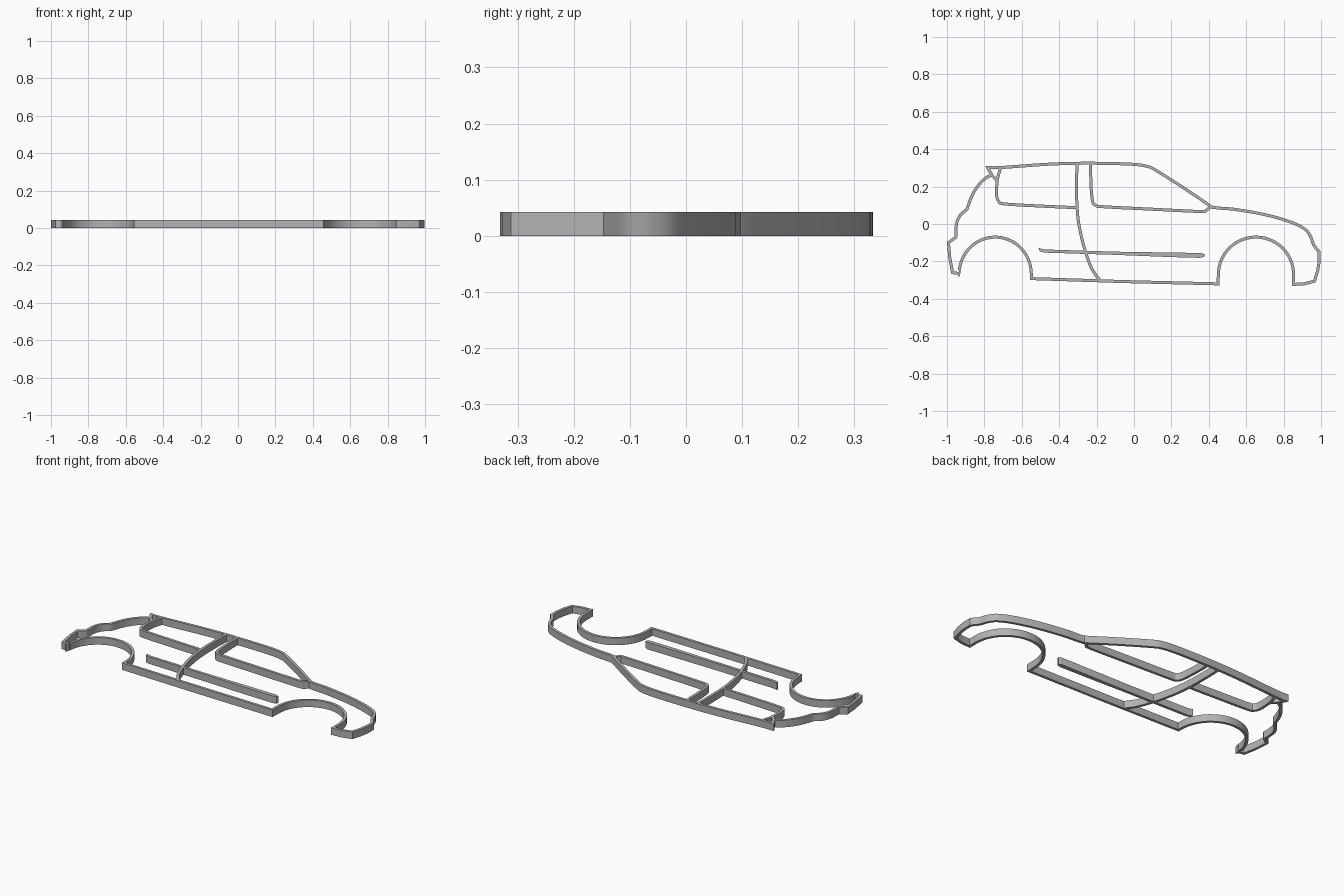
import bpy
import bmesh
import math
from mathutils import Vector

HEIGHT = 0.042
WIDTH = 0.016

cube = bpy.data.objects.get("Cube")
if cube:
    bpy.data.objects.remove(cube, do_unlink=True)

grey = bpy.data.materials.new("plain grey")
grey.use_nodes = True
color = (0.45, 0.45, 0.45, 1)
grey.diffuse_color = color
grey.node_tree.nodes["Principled BSDF"].inputs["Base Color"].default_value = color


def smooth(points, steps=5):
    """Catmull-Rom curve through the points."""
    pts = [Vector(p) for p in points]
    pts = [2 * pts[0] - pts[1]] + pts + [2 * pts[-1] - pts[-2]]
    out = []
    for a, b, c, d in zip(pts, pts[1:], pts[2:], pts[3:]):
        for i in range(steps):
            t = i / steps
            out.append(0.5 * (2 * b + (c - a) * t + (2 * a - 5 * b + 4 * c - d) * t**2
                              + (3 * b - a - 3 * c + d) * t**3))
    return out + [pts[-2]]


def arch(cx, cy, rx, ry, steps=28):
    """Wheel arch running from its right foot to its left foot."""
    angles = [math.pi * i / steps for i in range(steps + 1)]
    return [Vector((cx + rx * math.cos(a), cy + ry * math.sin(a))) for a in angles]


def finish(name, bm):
    bmesh.ops.recalc_face_normals(bm, faces=bm.faces)
    mesh = bpy.data.meshes.new(name)
    bm.to_mesh(mesh)
    bm.free()
    mesh.materials.append(grey)
    obj = bpy.data.objects.new(name, mesh)
    bpy.context.collection.objects.link(obj)
    bpy.ops.object.select_all(action="DESELECT")
    obj.select_set(True)
    bpy.context.view_layer.objects.active = obj
    bpy.ops.object.shade_smooth_by_angle(angle=math.radians(25))


def wall(name, path, closed=False):
    """Upright strip of constant width that follows a path, with mitred corners."""
    pts = []
    for p in map(Vector, path):
        if not pts or (p - pts[-1]).length > 0.002:
            pts.append(p)
    if closed and (pts[0] - pts[-1]).length < 0.002:
        pts.pop()
    n = len(pts)
    bm = bmesh.new()
    rings = []
    for i, p in enumerate(pts):
        before = pts[i - 1] if closed or i else None
        after = pts[(i + 1) % n] if closed or i < n - 1 else None
        d_in = (p - before).normalized() if before else (after - p).normalized()
        d_out = (after - p).normalized() if after else d_in
        n_in, n_out = Vector((-d_in.y, d_in.x)), Vector((-d_out.y, d_out.x))
        miter = (n_in + n_out).normalized()
        side = miter * (WIDTH / 2 / max(miter.dot(n_in), 0.45))
        corners = ((p + side, 0), (p - side, 0), (p - side, HEIGHT), (p + side, HEIGHT))
        rings.append([bm.verts.new((q.x, q.y, z)) for q, z in corners])
    for i in range(n if closed else n - 1):
        a, b = rings[i], rings[(i + 1) % n]
        for k in range(4):
            m = (k + 1) % 4
            bm.faces.new((a[k], a[m], b[m], b[k]))
    if not closed:
        bm.faces.new(rings[0])
        bm.faces.new(rings[-1])
    finish(name, bm)


def slab(name, outline):
    """Solid flat plate of the full height."""
    bm = bmesh.new()
    face = bm.faces.new([bm.verts.new((p[0], p[1], 0)) for p in outline])
    top = bmesh.ops.extrude_face_region(bm, geom=[face])["geom"]
    verts = [v for v in top if isinstance(v, bmesh.types.BMVert)]
    bmesh.ops.translate(bm, verts=verts, vec=(0, 0, HEIGHT))
    finish(name, bm)


# Body outline, clockwise from the rear bumper
rear_bumper = [(-0.935, -0.265), (-0.97, -0.26), (-0.985, -0.18), (-0.992, -0.1), (-0.955, -0.073)]
tail = smooth([(-0.953, -0.07), (-0.949, 0), (-0.93, 0.045), (-0.895, 0.077)])
hatch = smooth([(-0.893, 0.08), (-0.863, 0.158), (-0.825, 0.215), (-0.79, 0.247), (-0.76, 0.262)])
roof = smooth([(-0.782, 0.302), (-0.71, 0.302), (-0.45, 0.32), (-0.24, 0.325), (-0.02, 0.32),
               (0.07, 0.308), (0.12, 0.285), (0.27, 0.19), (0.41, 0.095)])
bonnet = smooth([(0.415, 0.09), (0.455, 0.085), (0.54, 0.078), (0.7, 0.05), (0.83, 0.013),
                 (0.91, -0.025), (0.943, -0.065), (0.96, -0.11), (0.99, -0.15)])
front_bumper = [(0.99, -0.2), (0.982, -0.25), (0.965, -0.305), (0.91, -0.32), (0.853, -0.323)]
front_arch = arch(0.652, -0.27, 0.201, 0.2)
sill = [(0.449, -0.32), (-0.05, -0.308), (-0.548, -0.292)]
rear_arch = arch(-0.742, -0.268, 0.193, 0.198)
wall("body_outline", rear_bumper + tail + hatch + roof + bonnet + front_bumper
     + front_arch + sill + rear_arch, closed=True)

# Spoiler brace under the back of the roof
wall("spoiler_brace", [(-0.782, 0.3), (-0.76, 0.262), (-0.733, 0.232)])

# Window frames hanging from the roof line
wall("rear_window_frame", smooth([(-0.712, 0.302), (-0.728, 0.25), (-0.734, 0.2), (-0.734, 0.15),
                                  (-0.722, 0.12), (-0.69, 0.107), (-0.5, 0.096), (-0.305, 0.087)]))
wall("front_window_frame", smooth([(-0.232, 0.322), (-0.23, 0.21), (-0.222, 0.125), (-0.205, 0.1),
                                   (-0.16, 0.092), (0.1, 0.079), (0.35, 0.067), (0.385, 0.073),
                                   (0.41, 0.095)]))

# Door seam from the roof to the sill
wall("door_seam", smooth([(-0.305, 0.322), (-0.307, 0.21), (-0.305, 0.1), (-0.295, 0),
                          (-0.268, -0.12), (-0.23, -0.23), (-0.185, -0.3)]))

# Side moulding, a long solid strip
slab("side_moulding", [(-0.51, -0.128), (-0.48, -0.136), (-0.1, -0.148), (0.36, -0.155),
                       (0.38, -0.163), (0.375, -0.175), (0.355, -0.181), (0.2, -0.177),
                       (-0.1, -0.165), (-0.48, -0.153), (-0.505, -0.145)])
